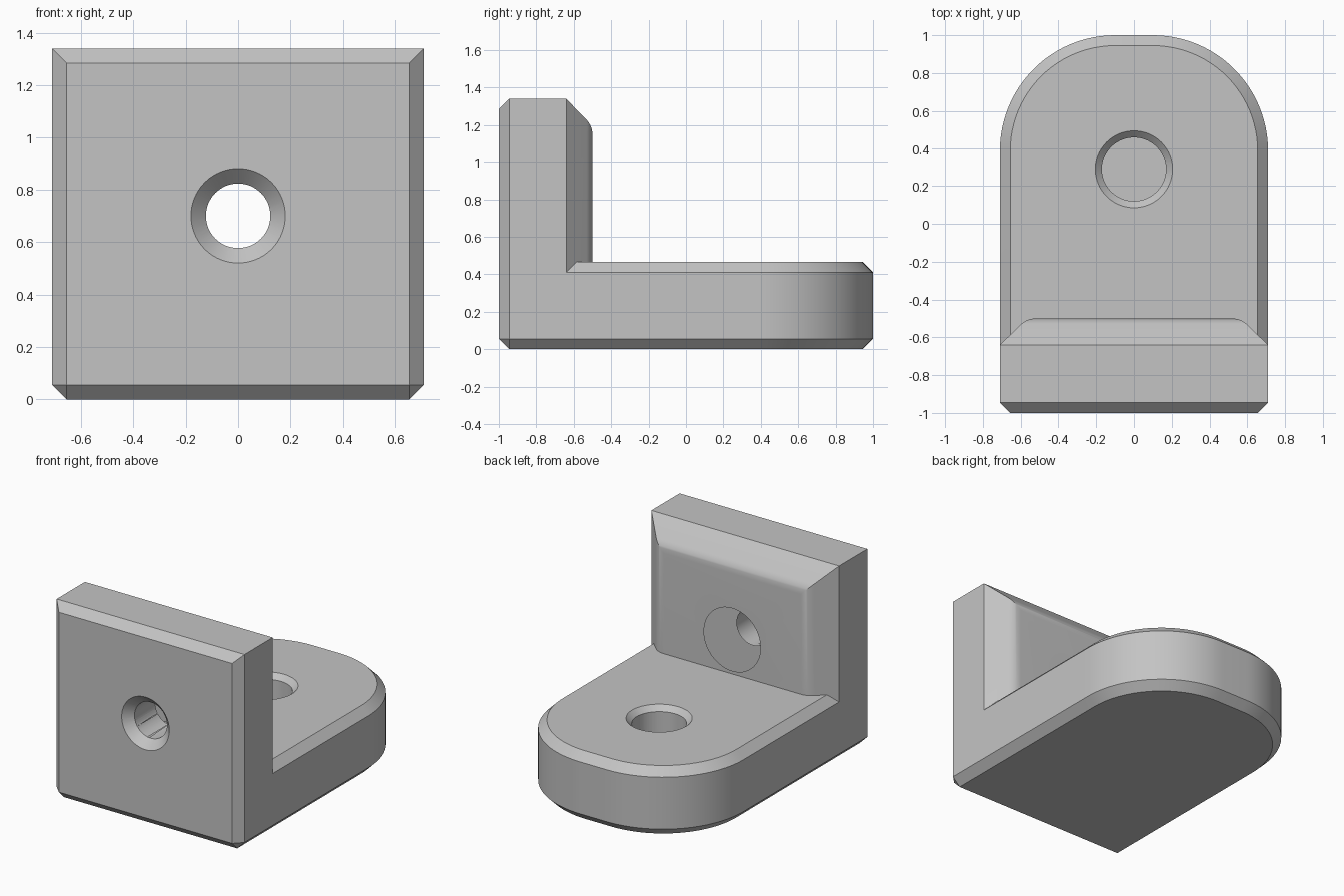
import bpy, bmesh, math
from mathutils import Matrix, Vector

HALF, BEVEL = 0.71, 0.055
BASE_TOP, WALL_TOP = 0.465, 1.34

if "Cube" in bpy.data.objects:
    bpy.data.objects.remove(bpy.data.objects["Cube"])

grey = bpy.data.materials.new("light grey")
grey.use_nodes = True
colour = (0.55, 0.55, 0.55, 1)
grey.diffuse_color = colour
grey.node_tree.nodes["Principled BSDF"].inputs["Base Color"].default_value = colour


def add_object(name, bm):
    bmesh.ops.recalc_face_normals(bm, faces=bm.faces)
    mesh = bpy.data.meshes.new(name)
    bm.to_mesh(mesh)
    bm.free()
    mesh.materials.append(grey)
    obj = bpy.data.objects.new(name, mesh)
    bpy.context.collection.objects.link(obj)
    return obj


def hull_object(name, points):
    bm = bmesh.new()
    for p in points:
        bm.verts.new(p)
    bmesh.ops.convex_hull(bm, input=bm.verts)
    loose = [v for v in bm.verts if not v.link_faces]
    bmesh.ops.delete(bm, geom=loose, context='VERTS')
    bmesh.ops.dissolve_limit(bm, angle_limit=math.radians(0.2),
                             verts=bm.verts, edges=bm.edges)
    return add_object(name, bm)


def cutter(name, r1, r2, start, end):
    """Round cutter running from start (radius r1) to end (radius r2)."""
    start, end = Vector(start), Vector(end)
    axis = end - start
    turn = axis.to_track_quat('Z', 'Y').to_matrix().to_4x4()
    bm = bmesh.new()
    bmesh.ops.create_cone(bm, cap_ends=True, segments=64, radius1=r1, radius2=r2,
                          depth=axis.length,
                          matrix=Matrix.Translation((start + end) / 2) @ turn)
    obj = add_object(name, bm)
    obj.hide_render = True
    return obj


def combine(target, other, operation):
    mod = target.modifiers.new("cut", 'BOOLEAN')
    mod.operation = operation
    mod.solver = 'EXACT'
    mod.object = other
    bpy.context.view_layer.objects.active = target
    bpy.ops.object.modifier_apply(modifier=mod.name)
    bpy.data.objects.remove(other)


# Base plate: rounded back end, bevelled front corners, bevelled rims
def base_outline(inset, z):
    radius = 0.61
    cx, cy = HALF - radius, 1 - radius
    if inset:
        right = [(HALF - inset, -1 + inset)]
    else:
        right = [(HALF - BEVEL, -1), (HALF, -1 + BEVEL)]
    steps = 24
    for i in range(steps + 1):
        a = math.pi / 2 * i / steps
        r = radius - inset
        right.append((cx + r * math.cos(a), cy + r * math.sin(a)))
    return [(s * x, y, z) for s in (1, -1) for x, y in right]


base = (base_outline(BEVEL, 0) + base_outline(0, BEVEL)
        + base_outline(0, BASE_TOP - BEVEL) + base_outline(BEVEL, BASE_TOP))
bracket = hull_object("angle_bracket", base)

# Upright wall: bevelled front, wide chamfer rounding into the back face
sections = [(-1, BEVEL), (-1 + BEVEL, 0), (-0.64, 0)]
blend = 0.113
for i in range(9):
    a = math.pi / 4 * (1 - i / 8)
    sections.append((-0.5 - blend * (1 - math.cos(a)), 0.19 - blend * math.sin(a)))
wall_points = [(s * (HALF - inset), y, z) for y, inset in sections
               for s in (1, -1) for z in (0.2, WALL_TOP - inset)]
combine(bracket, hull_object("upright_wall", wall_points), 'UNION')

# Wall screw hole: countersunk front, counterbored back
hz = 0.7
cutters = [
    cutter("wall_drill", 0.123, 0.123, (0, -1.2, hz), (0, -0.6, hz)),
    cutter("wall_countersink", 0.23, 0.12, (0, -1.05, hz), (0, -0.94, hz)),
    cutter("wall_counterbore", 0.214, 0.214, (0, -0.72, hz), (0, -0.4, hz)),
]
# Blind hole in the base with a small chamfered rim
hy = 0.29
cutters += [
    cutter("base_pocket", 0.17, 0.17, (0, hy, 0.1), (0, hy, 0.6)),
    cutter("base_pocket_rim", 0.16, 0.24, (0, hy, 0.42), (0, hy, 0.5)),
]
for c in cutters:
    combine(bracket, c, 'DIFFERENCE')

# Smooth the curved surfaces, keep bevel edges crisp
bpy.ops.object.select_all(action='DESELECT')
bracket.select_set(True)
bpy.context.view_layer.objects.active = bracket
bpy.ops.object.shade_smooth_by_angle(angle=math.radians(25))
